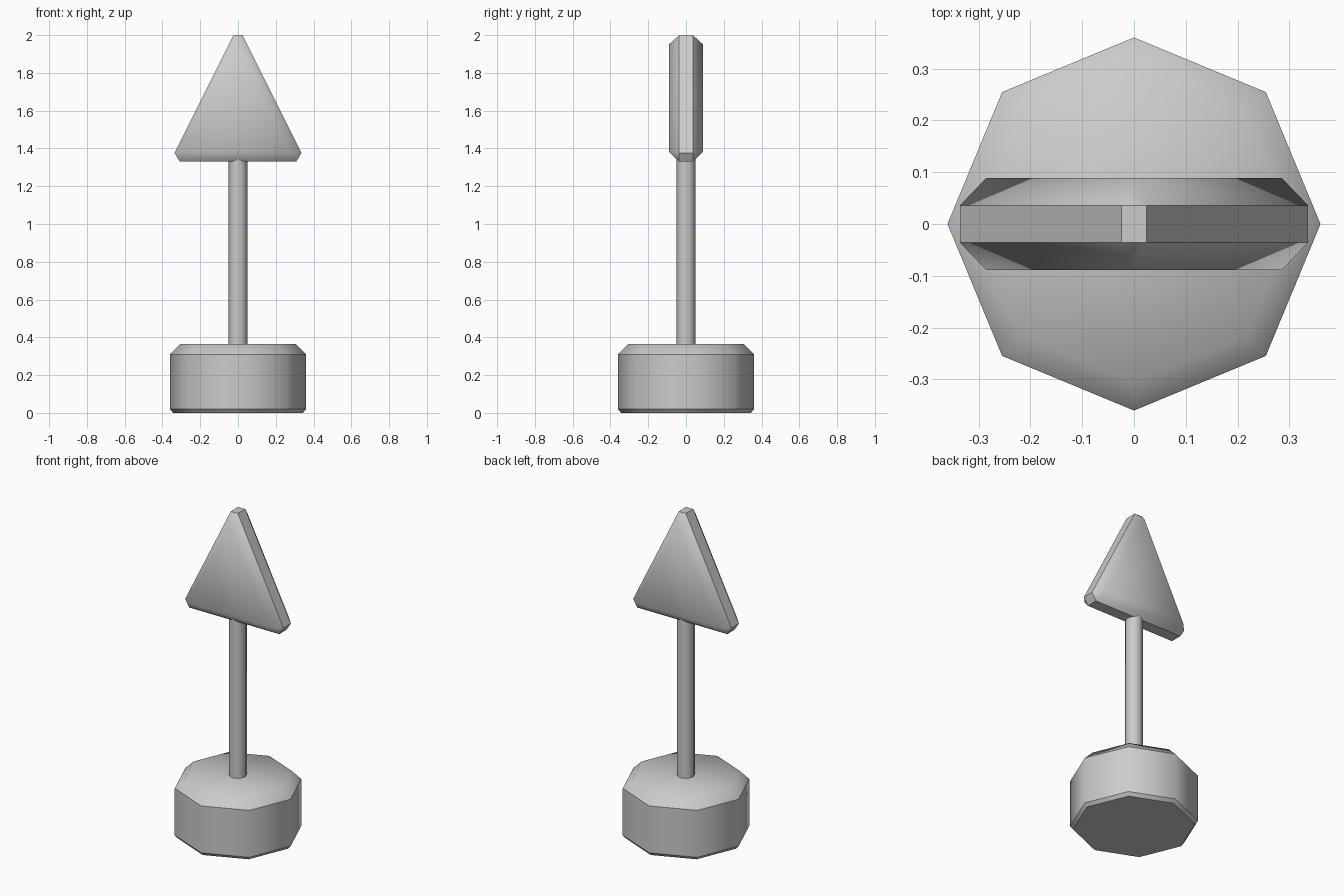
import bpy, bmesh, math

if "Cube" in bpy.data.objects:
    bpy.data.objects.remove(bpy.data.objects["Cube"])


def hull_part(name, points, is_sharp):
    """Smooth convex solid around points; edges passing is_sharp stay crisp."""
    bm = bmesh.new()
    for p in points:
        bm.verts.new(p)
    bmesh.ops.convex_hull(bm, input=bm.verts)
    bmesh.ops.dissolve_limit(bm, angle_limit=math.radians(2),
                             verts=bm.verts, edges=bm.edges)
    bmesh.ops.recalc_face_normals(bm, faces=bm.faces)
    for f in bm.faces:
        f.smooth = True
    for e in bm.edges:
        a, b = (v.co for v in e.verts)
        e.smooth = not is_sharp(a, b)
    mesh = bpy.data.meshes.new(name)
    bm.to_mesh(mesh)
    bm.free()
    obj = bpy.data.objects.new(name, mesh)
    bpy.context.collection.objects.link(obj)
    return obj


def octagons(rings):
    """Points of stacked octagons, given as (radius, height)."""
    return [(r * math.cos(i * math.pi / 4), r * math.sin(i * math.pi / 4), z)
            for r, z in rings for i in range(8)]


# Octagonal base with a thin lower and a wide upper chamfer
hull_part("base", octagons([(0.343, 0), (0.36, 0.02), (0.36, 0.31), (0.305, 0.365)]),
          lambda a, b: abs(a.z - b.z) < 1e-4 and a.z < 0.35)

# Pole, running from inside the base up into the head
hull_part("pole", octagons([(0.05, 0.30), (0.05, 1.40)]),
          lambda a, b: abs(a.z - b.z) < 1e-4)

# Triangular head: hexagonal rim with a smaller triangle on each face
RIM, FACE = 0.036, 0.089
rim = [(0.024, 2.0), (0.336, 1.376), (0.308, 1.33)]
face = [(0, 1.952), (0.285, 1.382)]
points = {(s * x, t * y, z)
          for outline, y in ((rim, RIM), (face, FACE))
          for x, z in outline for s in (-1, 1) for t in (-1, 1)}
hull_part("head", sorted(points),
          lambda a, b: abs(a.y) < 0.05 and abs(b.y) < 0.05)
